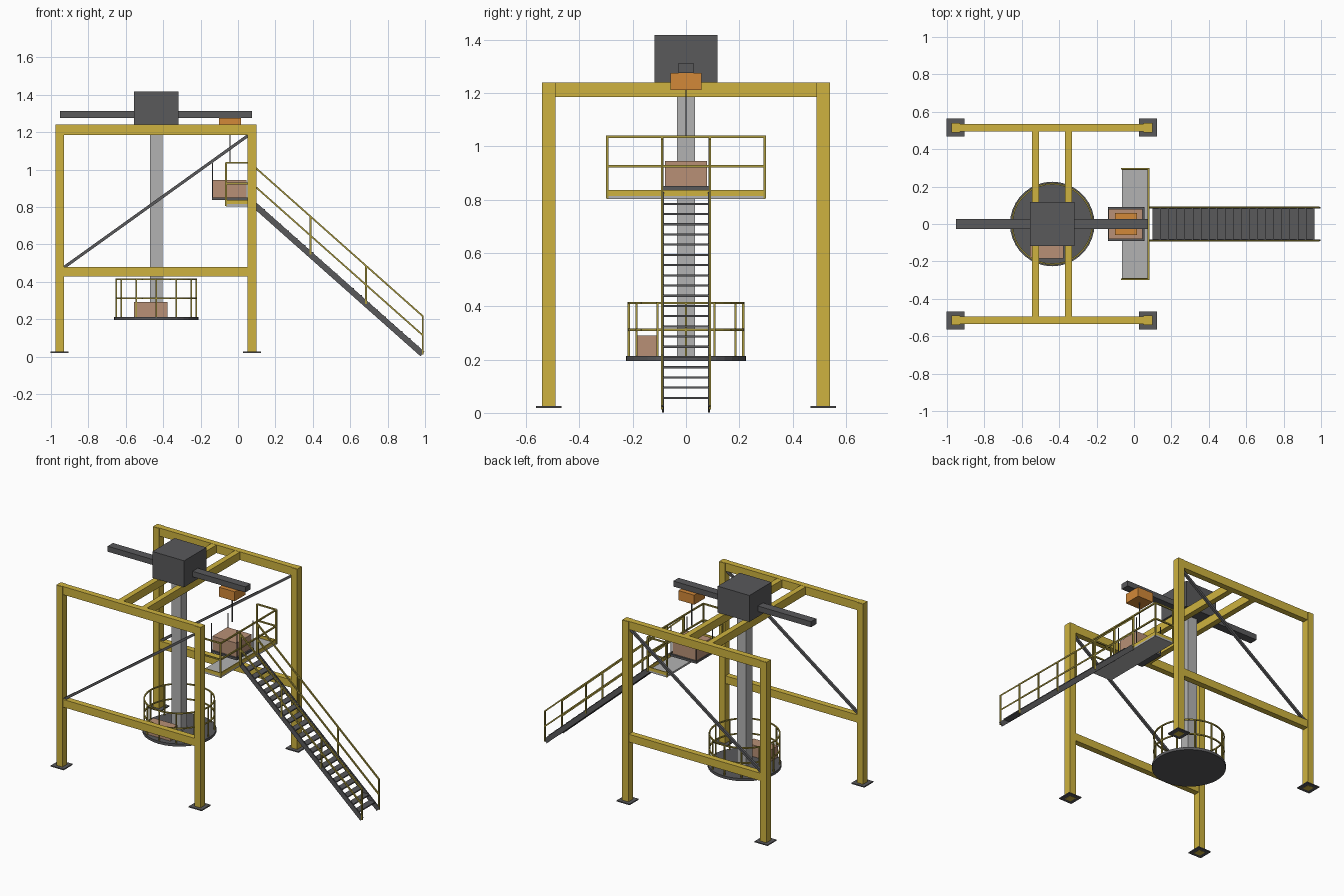
import bpy, bmesh, math
from mathutils import Vector, Matrix

if "Cube" in bpy.data.objects:
    bpy.data.objects.remove(bpy.data.objects["Cube"])


def material(name, rgb):
    m = bpy.data.materials.new(name)
    m.diffuse_color = (*rgb, 1)
    m.use_nodes = True
    m.node_tree.nodes["Principled BSDF"].inputs["Base Color"].default_value = m.diffuse_color
    return m


YELLOW = material("yellow_paint", (0.62, 0.45, 0.05))
RAIL = material("rail_yellow", (0.40, 0.32, 0.05))
DARK = material("dark_steel", (0.10, 0.10, 0.105))
LIGHT = material("light_steel", (0.45, 0.45, 0.45))
ORANGE = material("orange_paint", (0.65, 0.25, 0.04))
TAN = material("crate_tan", (0.48, 0.28, 0.18))


def finish(name, bm, mat):
    me = bpy.data.meshes.new(name)
    bm.to_mesh(me)
    bm.free()
    me.materials.append(mat)
    ob = bpy.data.objects.new(name, me)
    bpy.context.collection.objects.link(ob)
    return ob


def boxes(name, mat, *bounds):
    """One object from boxes given as (x0, x1, y0, y1, z0, z1)."""
    bm = bmesh.new()
    for x0, x1, y0, y1, z0, z1 in bounds:
        m = (Matrix.Translation(((x0 + x1) / 2, (y0 + y1) / 2, (z0 + z1) / 2))
             @ Matrix.Diagonal((x1 - x0, y1 - y0, z1 - z0, 1)))
        bmesh.ops.create_cube(bm, size=1, matrix=m)
    return finish(name, bm, mat)


def bars(name, mat, lines, w=0.009, h=None):
    """One object from rectangular bars running between point pairs."""
    bm = bmesh.new()
    for a, b in lines:
        a, b = Vector(a), Vector(b)
        d = b - a
        m = (Matrix.Translation((a + b) / 2)
             @ d.to_track_quat('X', 'Z').to_matrix().to_4x4()
             @ Matrix.Diagonal((d.length, w, h or w, 1)))
        bmesh.ops.create_cube(bm, size=1, matrix=m)
    return finish(name, bm, mat)


# Two side frames: columns, base plates, beams and diagonal brace
XL, XR, FY = -0.954, 0.075, 0.515
for side, s in (("front", -1), ("back", 1)):
    y = s * FY
    for end, x in (("left", XL), ("right", XR)):
        boxes(f"{side}_{end}_column", YELLOW,
              (x - .023, x + .023, y - .025, y + .025, .018, 1.24))
        # plate is a collar around the column foot
        boxes(f"{side}_{end}_base_plate", DARK,
              (x - .048, x + .048, y - .048, y + .048, .019, .026))
    boxes(f"{side}_top_beam", YELLOW, (XL - .023, XR + .023, y - .02, y + .02, 1.186, 1.241))
    boxes(f"{side}_middle_beam", YELLOW, (XL, XR, y - .02, y + .02, .428, .480))
    bars(f"{side}_brace", DARK, [((-.94, y, .47), (.062, y, 1.188))], .016)

# Cross beams carrying the mast
for name, x in (("left", -.527), ("right", -.351)):
    boxes(f"{name}_cross_beam", YELLOW, (x - .019, x + .019, -FY, FY, 1.186, 1.24))

# Mast, drive housing, jib and trolley
CX = -.437
boxes("mast", LIGHT, (CX - .034, CX + .034, -.034, .034, .21, 1.25))
boxes("drive_housing", DARK, (CX - .118, CX + .118, -.118, .118, 1.24, 1.418))
boxes("jib_beam", DARK, (-.952, .075, -.028, .028, 1.276, 1.313))
boxes("trolley", ORANGE, (-.102, .016, -.058, .058, 1.212, 1.276))

# Hanging pallet with crate, rope and corner wires
boxes("hanging_pallet", DARK, (-.14, .055, -.09, .09, .836, .851))
boxes("hanging_crate", TAN, (-.135, .045, -.079, .079, .851, .945))
bars("hoist_rope", DARK, [((-.043, 0, 1.035), (-.043, 0, 1.22))], .005)
bars("pallet_wires", DARK, [((x, y, .84), (x, y, 1.036))
                            for x in (-.137, .052) for y in (-.087, .087)], .004)

# Round lower platform with railing
bm = bmesh.new()
bmesh.ops.create_cone(bm, cap_ends=True, segments=36, radius1=.226, radius2=.226, depth=.018,
                      matrix=Matrix.Translation((CX, 0, .204)))
finish("round_platform", bm, DARK)
R, N = .215, 36
ring = [(CX + R * math.cos(2 * math.pi * i / N), R * math.sin(2 * math.pi * i / N))
        for i in range(N)]
bars("round_railing", RAIL,
     [((*ring[i - 1], z), (*ring[i], z)) for z in (.312, .413) for i in range(N)]
     + [((*ring[i], .21), (*ring[i], .413)) for i in range(0, N, 3)], .008)
boxes("platform_crate", TAN, (-.556, -.376, -.184, -.105, .213, .291))

# Landing deck, toe boards and railing
X0, X1, LY = -.064, .078, .296
boxes("landing_deck", LIGHT, (X0, X1, -LY, LY, .803, .815))
boxes("landing_toe_boards", YELLOW,
      (X1 - .006, X1, -LY, LY, .813, .836),
      (X0, X1, -LY, -LY + .006, .813, .836),
      (X0, X1, LY - .006, LY, .813, .836))
rails = []
for z in (.926, 1.036):
    rails += [((X1, -LY, z), (X1, LY, z))]
    rails += [((X0, y, z), (X1, y, z)) for y in (-LY, LY)]
rails += [((x, y, .805), (x, y, 1.038)) for x in (X0, X1) for y in (-LY, LY)]
rails += [((X1, y, .805), (X1, y, 1.038)) for y in (-.09, .09)]
bars("landing_railing", RAIL, rails)

# Stair: stringers, treads and handrails
TOP, BOT = Vector((.08, 0, .818)), Vector((.986, 0, .014))
slope = (BOT.z - TOP.z) / (BOT.x - TOP.x)


def on_stair(x, y, up=0):
    return (x, y, TOP.z + (x - TOP.x) * slope + up)


bars("stair_stringers", DARK, [(on_stair(TOP.x, y), on_stair(BOT.x, y))
                               for y in (-.087, .087)], .007, .032)
treads = []
for i in range(20):
    x, _, z = on_stair(.122 + i * .0432, 0, .004)
    treads.append((x - .022, x + .022, -.086, .086, z - .004, z + .004))
boxes("stair_treads", DARK, *treads)
for side, y in (("front", -.09), ("back", .09)):
    lines = [(on_stair(.08, y, u), on_stair(.99, y, u)) for u in (.102, .204)]
    lines += [(on_stair(x, y), on_stair(x, y, .206)) for x in (.085, .388, .684, .988)]
    bars(f"{side}_stair_rail", RAIL, lines)
